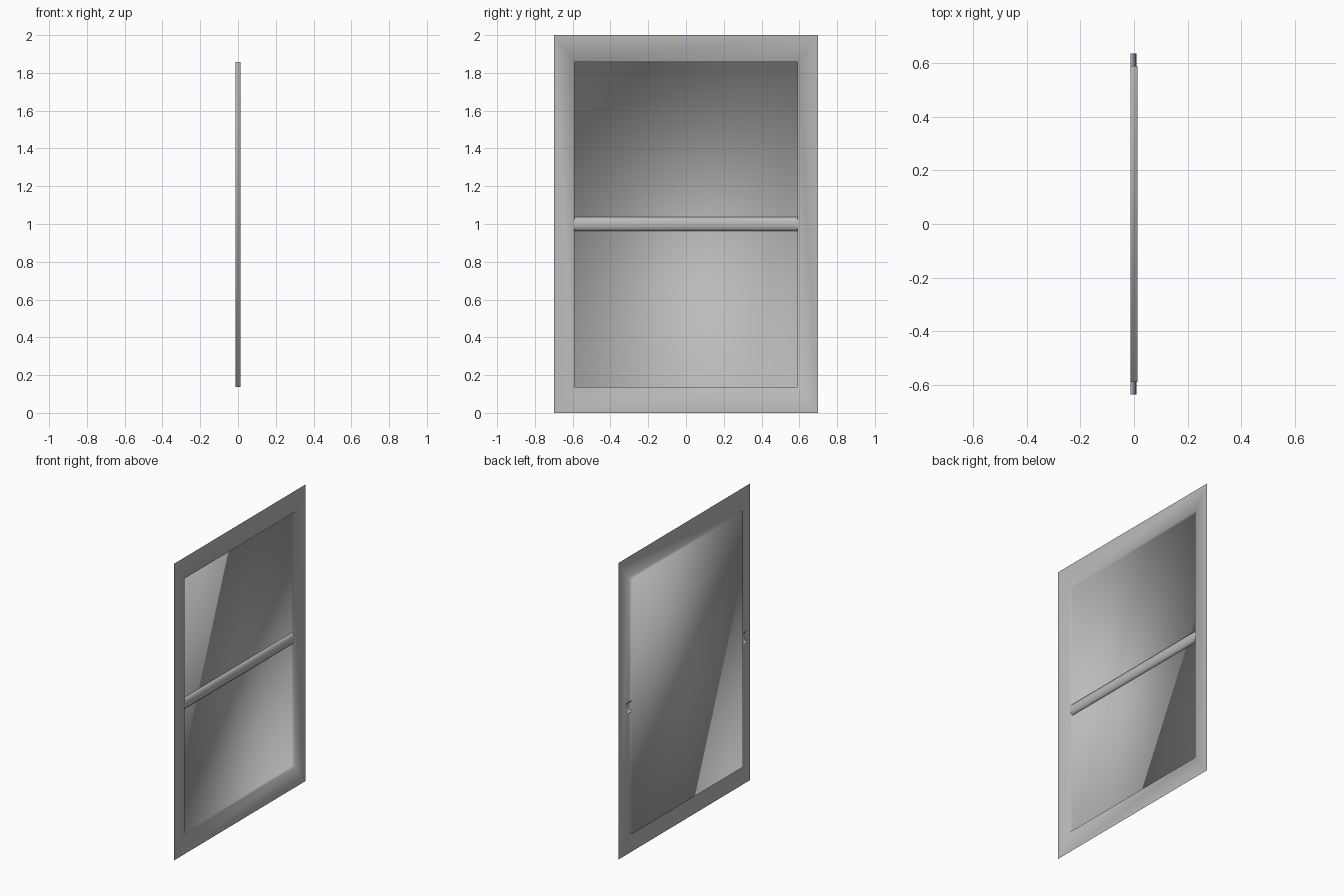
import bpy, bmesh, math

cube = bpy.data.objects.get("Cube")
if cube:
    bpy.data.objects.remove(cube, do_unlink=True)

grey = bpy.data.materials.new("plain_grey")
grey.use_nodes = True
colour = (0.5, 0.5, 0.5, 1)
grey.diffuse_color = colour
grey.node_tree.nodes["Principled BSDF"].inputs["Base Color"].default_value = colour

FRONT, BACK = 0.0125, -0.0125


def finish(name, bm):
    mesh = bpy.data.meshes.new(name)
    bm.to_mesh(mesh)
    bm.free()
    mesh.materials.append(grey)
    mesh.shade_smooth()
    obj = bpy.data.objects.new(name, mesh)
    bpy.context.collection.objects.link(obj)
    return obj


def rectangle(bm, x, half_width, bottom, top):
    corners = ((-1, bottom), (1, bottom), (1, top), (-1, top))
    return [bm.verts.new((x, side * half_width, z)) for side, z in corners]


# Flat surround, shallow lip and recessed pane as one smooth shell
bm = bmesh.new()
rings = [rectangle(bm, FRONT, 0.70, 0, 2),
         rectangle(bm, FRONT, 0.59, 0.138, 1.858),
         rectangle(bm, BACK, 0.59, 0.138, 1.858)]
for outer, inner in zip(rings, rings[1:]):
    for i in range(4):
        j = (i + 1) % 4
        bm.faces.new((outer[i], outer[j], inner[j], inner[i]))
bm.faces.new(rings[-1])
finish("recessed_panel", bm)

# Hollow half-round crossbar, running past the lip on both sides
bm = bmesh.new()
STEPS = 12
rows = []
for i in range(STEPS + 1):
    angle = math.pi * (i / STEPS - 0.5)
    x = BACK + 0.021 * math.cos(angle)
    z = 1.0 + 0.037 * math.sin(angle)
    rows.append([bm.verts.new((x, y, z)) for y in (-0.636, 0.636)])
for low, high in zip(rows, rows[1:]):
    bm.faces.new((low[0], low[1], high[1], high[0]))
finish("crossbar", bm)
